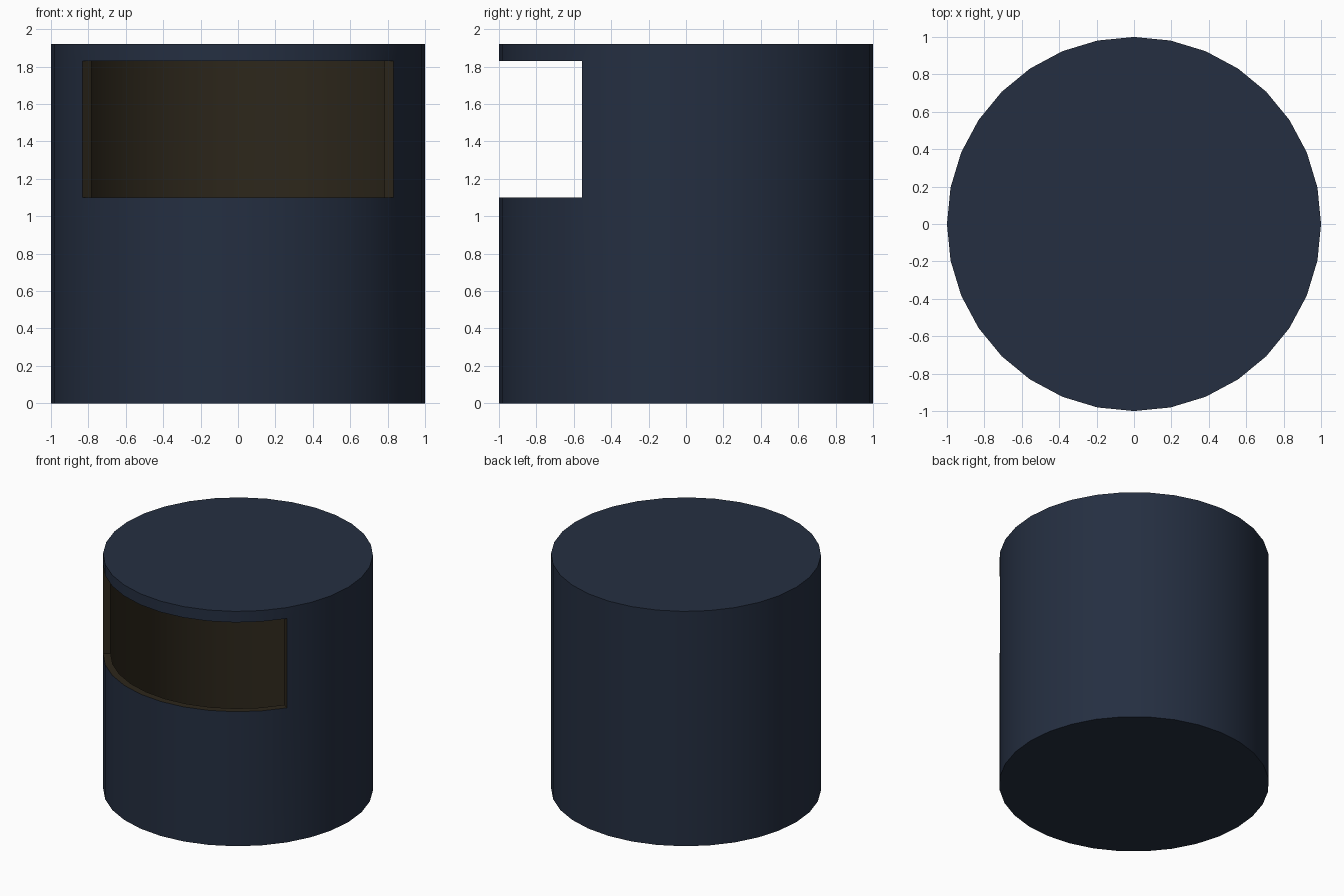
import bpy, bmesh
from math import cos, sin, tau, radians

if "Cube" in bpy.data.objects:
    bpy.data.objects.remove(bpy.data.objects["Cube"])

SIDES = 32
LEVELS = [0.0, 1.10, 1.83, 1.92]   # floor, sill, lintel, roof
WALL = 0.056


def material(name, color):
    m = bpy.data.materials.new(name)
    m.diffuse_color = (*color, 1)
    m.use_nodes = True
    m.node_tree.nodes["Principled BSDF"].inputs["Base Color"].default_value = m.diffuse_color
    return m


# Closed drum skin with a window left open across the front
bm = bmesh.new()
rings = [[bm.verts.new((cos(tau * i / SIDES), sin(tau * i / SIDES), z))
          for i in range(SIDES)] for z in LEVELS]
for level, (low, high) in enumerate(zip(rings, rings[1:])):
    for i in range(SIDES):
        if level == 1 and 19 <= i <= 28:
            continue
        j = (i + 1) % SIDES
        bm.faces.new((low[i], low[j], high[j], high[i]))
bm.faces.new(rings[0][::-1])
bm.faces.new(rings[-1])
mesh = bpy.data.meshes.new("drum_shell")
bm.to_mesh(mesh)
bm.free()
drum = bpy.data.objects.new("drum_shell", mesh)
bpy.context.collection.objects.link(drum)
mesh.materials.append(material("dark_blue", (0.018, 0.028, 0.053)))
mesh.materials.append(material("dark_brown", (0.026, 0.020, 0.011)))

# Wall thickness, with brown interior and window rim
wall = drum.modifiers.new("wall", 'SOLIDIFY')
wall.thickness = WALL
wall.offset = -1
wall.use_even_offset = True
wall.material_offset = 1
wall.material_offset_rim = 1
bpy.context.view_layer.objects.active = drum
drum.select_set(True)
bpy.ops.object.modifier_apply(modifier="wall")
bpy.ops.object.shade_smooth_by_angle(angle=radians(30))
